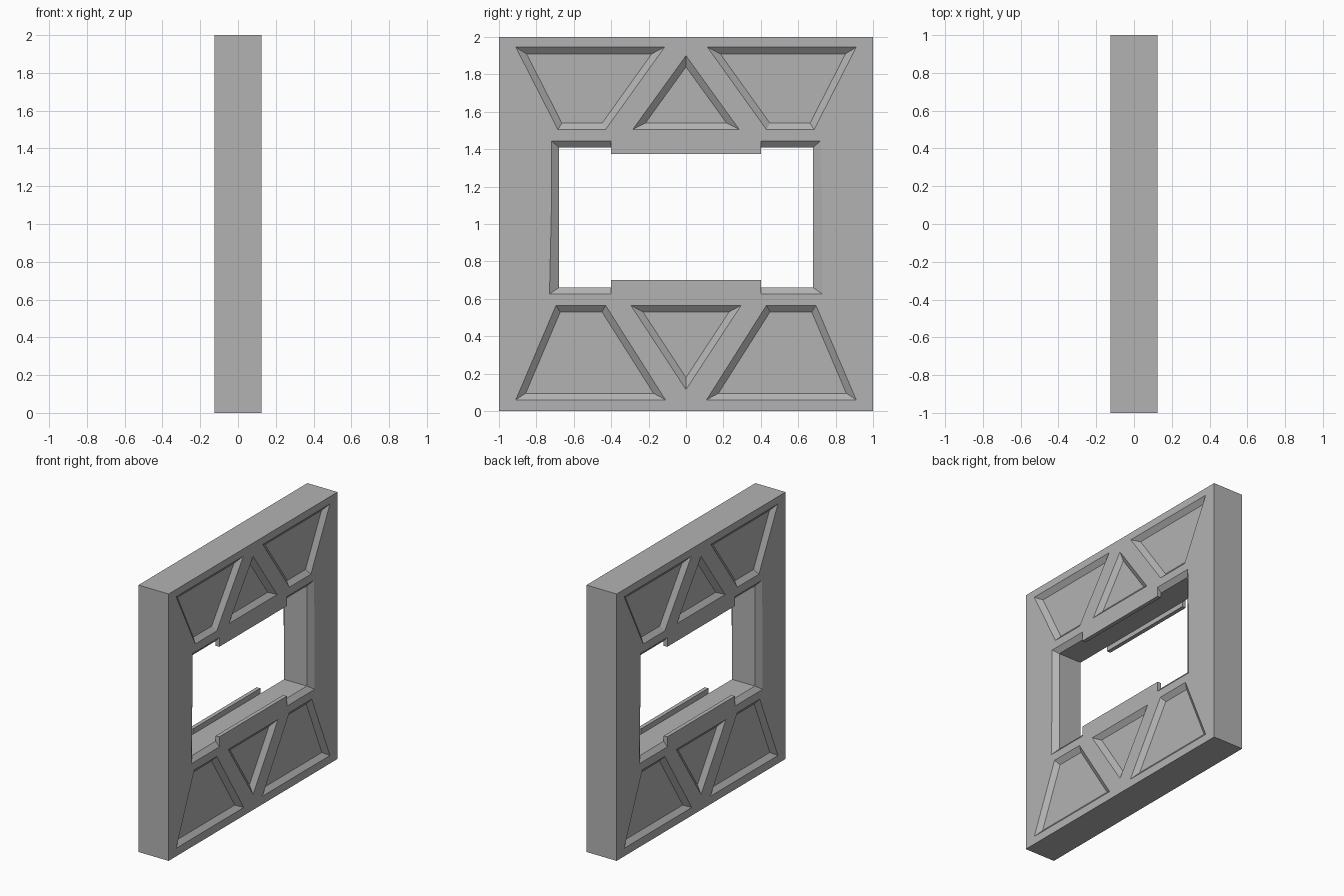
import bpy
import bmesh
from mathutils import Vector

cube = bpy.data.objects.get("Cube")
if cube:
    bpy.data.objects.remove(cube, do_unlink=True)

HALF = 0.125     # half thickness of the panel
DEPTH = 0.03     # depth of recesses and chamfers
INSET = 0.035    # width of the sloped recess walls

grey = bpy.data.materials.new("grey")
grey.use_nodes = True
COLOUR = (0.45, 0.45, 0.45, 1)
grey.diffuse_color = COLOUR
grey.node_tree.nodes["Principled BSDF"].inputs["Base Color"].default_value = COLOUR


def loft(name, loops):
    """Solid through a series of equal-length point loops, capped at the ends."""
    bm = bmesh.new()
    rings = [[bm.verts.new(p) for p in loop] for loop in loops]
    for a, b in zip(rings, rings[1:]):
        for i in range(len(a)):
            j = (i + 1) % len(a)
            bm.faces.new((a[i], a[j], b[j], b[i]))
    bm.faces.new(rings[0])
    bm.faces.new(rings[-1])
    bmesh.ops.recalc_face_normals(bm, faces=bm.faces)
    mesh = bpy.data.meshes.new(name)
    bm.to_mesh(mesh)
    bm.free()
    mesh.materials.append(grey)
    obj = bpy.data.objects.new(name, mesh)
    bpy.context.collection.objects.link(obj)
    return obj


def shrink(points, t):
    """Offset a convex outline inwards by t."""
    pts = [Vector(p) for p in points]
    mid = sum(pts, Vector((0, 0))) / len(pts)
    result = []
    for i, p in enumerate(pts):
        normals = []
        for d in (p - pts[i - 1], pts[(i + 1) % len(pts)] - p):
            n = Vector((-d.y, d.x)).normalized()
            normals.append(n if n.dot(mid - p) > 0 else -n)
        a, b = normals
        result.append(p + (a + b) * t / (1 + a.dot(b)))
    return result


def at(x, outline):
    return [(x, p[0], p[1]) for p in outline]


def flip(outline):
    return [(-y, z) for y, z in outline]


def cut(target, cutter):
    mod = target.modifiers.new(cutter.name, 'BOOLEAN')
    mod.operation = 'DIFFERENCE'
    mod.solver = 'EXACT'
    mod.object = cutter
    cutter.hide_render = True
    cutter.hide_set(True)


# Main slab
square = [(-1, 0), (1, 0), (1, 2), (-1, 2)]
panel = loft("panel", [at(-HALF, square), at(HALF, square)])

# Sloped recesses on both faces
upper_trapezoid = [(-0.91, 1.945), (-0.115, 1.945), (-0.43, 1.505), (-0.685, 1.505)]
lower_trapezoid = [(-0.91, 0.06), (-0.11, 0.06), (-0.43, 0.565), (-0.695, 0.565)]
recesses = {
    "upper_triangle": [(0, 1.9), (-0.285, 1.505), (0.285, 1.505)],
    "lower_triangle": [(0, 0.115), (-0.295, 0.565), (0.295, 0.565)],
    "upper_recess_a": upper_trapezoid,
    "upper_recess_b": flip(upper_trapezoid),
    "lower_recess_a": lower_trapezoid,
    "lower_recess_b": flip(lower_trapezoid),
}
for name, outline in recesses.items():
    for side, label in ((1, "left"), (-1, "right")):
        cutter = loft(f"{name}_{label}_cutter", [
            at(side * (HALF + DEPTH), shrink(outline, -INSET)),
            at(side * (HALF - DEPTH), shrink(outline, INSET))])
        cut(panel, cutter)

# Window with chamfered rims
outer = [(-0.73, 0.625), (0.73, 0.625), (0.72, 1.445), (-0.72, 1.445)]
inner = [(-0.68, 0.66), (0.68, 0.66), (0.68, 1.41), (-0.68, 1.41)]
flared = [(2 * a[0] - b[0], 2 * a[1] - b[1]) for a, b in zip(outer, inner)]
cut(panel, loft("window_cutter", [
    at(HALF + DEPTH, flared), at(HALF - DEPTH, inner),
    at(DEPTH - HALF, inner), at(-HALF - DEPTH, flared)]))

# Apply the cuts and drop the cutters
bpy.context.view_layer.update()
graph = bpy.context.evaluated_depsgraph_get()
carved = bpy.data.meshes.new_from_object(panel.evaluated_get(graph))
cutters = [m.object for m in panel.modifiers]
panel.modifiers.clear()
panel.data = carved
for cutter in cutters:
    bpy.data.objects.remove(cutter, do_unlink=True)

# Lips in the middle of the window's sill and head, on both faces
for label, rim, tip, base in (("sill", 0.625, 0.70, 0.66), ("head", 1.445, 1.375, 1.41)):
    for side, face in ((1, "left"), (-1, "right")):
        profile = [(HALF, rim), (HALF, tip), (HALF - DEPTH, tip), (HALF - DEPTH, base)]
        loft(f"{label}_lip_{face}",
             [[(side * x, y, z) for x, z in profile] for y in (-0.4, 0.4)])
